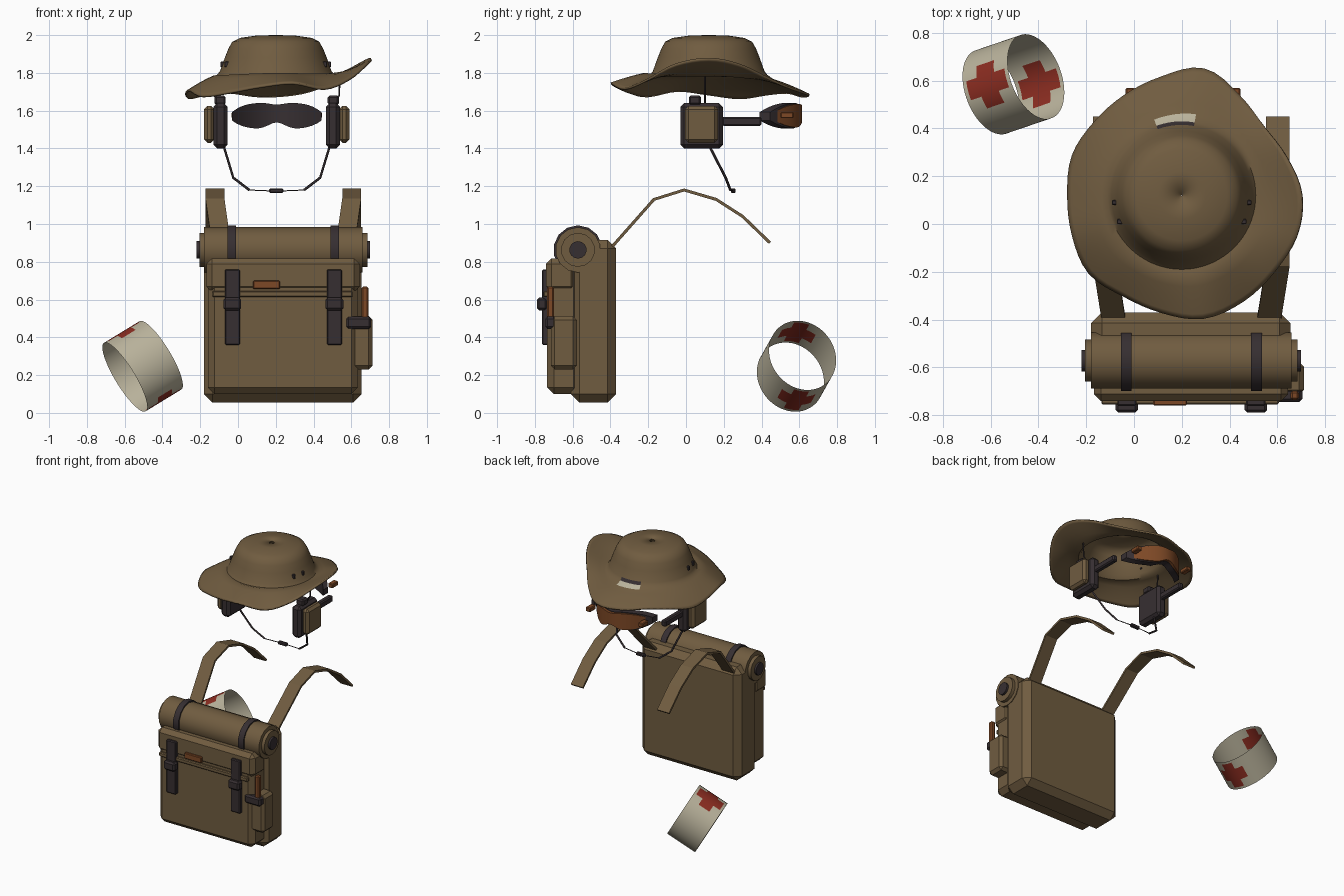
import bpy, bmesh, math
from mathutils import Vector

old = bpy.data.objects.get("Cube")
if old:
    bpy.data.objects.remove(old, do_unlink=True)


def material(name, rgb):
    m = bpy.data.materials.new(name)
    m.use_nodes = True
    m.diffuse_color = (*rgb, 1)
    m.node_tree.nodes["Principled BSDF"].inputs["Base Color"].default_value = (*rgb, 1)
    return m


TAN = material("tan canvas", (.162, .107, .051))
DARK = material("dark rubber", (.037, .028, .031))
RUST = material("rust orange", (.205, .065, .019))
CREAM = material("cream cloth", (.485, .445, .328))
RED = material("red cross", (.26, .026, .015))


def add(name, bm, mats, smooth=None):
    bmesh.ops.recalc_face_normals(bm, faces=bm.faces)
    me = bpy.data.meshes.new(name)
    bm.to_mesh(me)
    bm.free()
    ob = bpy.data.objects.new(name, me)
    bpy.context.collection.objects.link(ob)
    for m in mats:
        me.materials.append(m)
    if smooth:
        activate(ob)
        bpy.ops.object.shade_smooth_by_angle(angle=math.radians(smooth))
    return ob


def activate(ob):
    bpy.ops.object.select_all(action='DESELECT')
    ob.select_set(True)
    bpy.context.view_layer.objects.active = ob


def box(name, xs, ys, zs, mat, bevel=.008):
    bm = bmesh.new()
    bmesh.ops.create_cube(bm, size=1)
    for v in bm.verts:
        v.co = [lo + (c + .5) * (hi - lo) for c, (lo, hi) in zip(v.co, (xs, ys, zs))]
    if bevel:
        bmesh.ops.bevel(bm, geom=bm.edges[:], offset=bevel, segments=1,
                        affect='EDGES', profile=.5)
    return add(name, bm, [mat])


def rod(name, x0, x1, r, y, z, mat, sides=14):
    bm = bmesh.new()
    bmesh.ops.create_cone(bm, cap_ends=True, segments=sides, radius1=r, radius2=r, depth=x1 - x0)
    for v in bm.verts:
        v.co = ((x0 + x1) / 2 + v.co.z, y + v.co.x, z + v.co.y)
    return add(name, bm, [mat], 30)


def wire(name, pts, r, mat):
    cu = bpy.data.curves.new(name, 'CURVE')
    cu.dimensions, cu.bevel_depth, cu.bevel_resolution, cu.use_fill_caps = '3D', r, 1, True
    sp = cu.splines.new('POLY')
    sp.points.add(len(pts) - 1)
    for p, co in zip(sp.points, pts):
        p.co = (*co, 1)
    ob = bpy.data.objects.new(name, cu)
    bpy.context.collection.objects.link(ob)
    cu.materials.append(mat)
    activate(ob)
    bpy.ops.object.convert(target='MESH')


def loft(rows, closed):
    """Skin a list of equally long point rows; returns bmesh and faces as (face, row, column)."""
    bm = bmesh.new()
    grid = [[bm.verts.new(p) for p in row] for row in rows]
    n, out = len(rows[0]), []
    for i in range(len(grid) - 1):
        for j in range(n if closed else n - 1):
            k = (j + 1) % n
            out.append((bm.faces.new((grid[i][j], grid[i][k], grid[i + 1][k], grid[i + 1][j])), i, j))
    return bm, out


def both(cx):
    return (("right", lambda d: cx - d), ("left", lambda d: cx + d))


def span(f, a, b):
    return tuple(sorted((f(a), f(b))))


# --- Hat: round crown flowing into a wavy brim ---
SEG = 72
HX, HY = .2, .12
edge_r = [.5, .465, .45, .485, .54, .505, .485, .48, .49, .48, .49, .51, .49, .5, .525, .515, .505, .51]
edge_z = [1.88, 1.85, 1.79, 1.73, 1.69, 1.68, 1.7, 1.69, 1.67, 1.69, 1.71, 1.68, 1.7, 1.73, 1.75, 1.72, 1.77, 1.85]


def around(table, j):
    n = len(table)
    f = j / SEG * n
    i, t = int(f), f % 1
    a, b, c, d = (table[(i + o) % n] for o in (-1, 0, 1, 2))
    return b + .5 * t * (c - a + t * (2 * a - 5 * b + 4 * c - d + t * (3 * (b - c) + d - a)))


def hat_point(j, r, z):
    a = j * math.tau / SEG
    return (HX + r * math.cos(a), HY + r * math.sin(a), z)


crown = [(.002, 2), (.1, 1.998), (.19, 1.985), (.23, 1.965), (.25, 1.93), (.27, 1.88), (.295, 1.81), (.31, 1.79)]
rows = [[hat_point(j, r, z) for j in range(SEG)] for r, z in crown]
for t in (.15, .35, .55, .75, .9, 1):
    row = []
    for j in range(SEG):
        z0 = 1.79 - .015 * math.sin(j * math.tau / SEG)
        row.append(hat_point(j, .31 + (around(edge_r, j) - .31) * t,
                             z0 + (around(edge_z, j) - z0) * t ** 1.3))
    rows.append(row)
bm, faces = loft(rows, True)
for f, i, j in faces:
    if 78 <= j * 360 / SEG < 108 and i in (6, 7):
        f.material_index = i - 5
hat = add("hat", bm, [TAN, DARK, CREAM], 50)
solid = hat.modifiers.new("cloth", 'SOLIDIFY')
solid.thickness, solid.offset = .012, -1
for side, X in both(HX):
    for y, d in ((.09, .28), (.01, .26)):
        box(side + "_eyelet", span(X, d - .012, d + .012), (y - .01, y + .01), (1.83, 1.86), DARK, .003)

# --- Headset: cups, pads, arms, wires and microphone ---
for side, X in both(.205):
    box(side + "_ear_cup", span(X, .26, .335), (-.03, .195), (1.4, 1.64), DARK, .02)
    box(side + "_ear_pad", span(X, .33, .385), (-.005, .17), (1.43, 1.625), TAN, .018)
    box(side + "_cup_knob", span(X, .27, .33), (.015, .08), (1.63, 1.68), DARK, .01)
    box(side + "_arm", span(X, .275, .315), (.19, .4), (1.52, 1.567), DARK)
    wire(side + "_antenna", [(X(.335), .1, 1.78), (X(.33), .1, 1.68), (X(.3), .1, 1.63)], .005, DARK)
    wire(side + "_boom", [(X(.28), .125, 1.41), (X(.23), .21, 1.245), (X(.145), .235, 1.18)], .007, DARK)
    wire(side + "_boom_tip", [(X(.145), .235, 1.18), (X(.03), .25, 1.175)], .003, DARK)
box("microphone", (.165, .24), (.237, .263), (1.163, 1.188), DARK, .006)


# --- Goggles: curved frame with a rust outer shell ---
def goggles(name, mat, y0, y1, k):
    rows = []
    for i in range(21):
        t = i / 10 - 1
        x = .205 + .237 * t * k
        bow = -.15 * t * t
        top = 1.642 - .05 * t ** 4 - .01 * math.exp(-(t / .2) ** 2)
        low = 1.503 + .045 * t ** 4 + .035 * math.exp(-(t / .25) ** 2)
        m = (top + low) / 2
        top, low = m + (top - m) * k, m + (low - m) * k
        rows.append([(x, y0 + bow, low), (x, y1 + bow, low), (x, y1 + bow, top), (x, y0 + bow, top)])
    bm, _ = loft(rows, True)
    bmesh.ops.holes_fill(bm, edges=bm.edges[:], sides=4)
    add(name, bm, [mat], 30)


goggles("goggle_frame", DARK, .54, .595, 1)
goggles("goggle_shell", RUST, .58, .615, .92)
for side, X in both(.205):
    box(side + "_goggle_clip", span(X, .2, .24), (.5, .57), (1.56, 1.592), RUST, .005)

# --- Backpack body, front pocket and flap ---
PX = .24
box("pack_body", (-.18, .655), (-.61, -.37), (.055, .915), TAN, .045)
box("front_pocket", (-.16, .635), (-.735, -.56), (.1, .78), TAN, .035)
box("pack_flap", (-.168, .645), (-.742, -.58), (.64, .818), TAN, .03)
box("flap_piping", (-.137, .607), (-.755, -.73), (.613, .645), TAN, .006)
box("flap_tag", (.08, .222), (-.76, -.735), (.655, .7), RUST, .005)

# --- Bedroll with end caps ---
RY, RZ = -.572, .863
rod("bedroll", PX - .42, PX + .42, .12, RY, RZ, TAN)
rod("bedroll_step", PX - .445, PX + .445, .09, RY, RZ, TAN)
rod("bedroll_core", PX - .46, PX + .46, .046, RY, RZ, DARK)

# --- Paired straps and buckles, and shoulder straps ---
path = [(-.4, .87), (-.17, 1.13), (-.01, 1.18), (.16, 1.13), (.3, 1.04), (.445, .9)]
for side, X in both(PX):
    rod(side + "_bedroll_strap", *span(X, .25, .295), .13, RY, RZ, DARK)
    box(side + "_pack_strap", span(X, .23, .31), (-.762, -.73), (.36, .76), DARK, .006)
    box(side + "_buckle", span(X, .223, .318), (-.79, -.735), (.542, .61), DARK, .012)
    rows = []
    for i, (y, z) in enumerate(path):
        a, b = path[max(i - 1, 0)], path[min(i + 1, 5)]
        n = Vector((0, a[1] - b[1], b[0] - a[0])).normalized() * .008
        d = .325 if i == 0 else .362
        rows.append([Vector((X(d + s * .05), y, z)) + n * u for s, u in ((-1, -1), (1, -1), (1, 1), (-1, 1))])
    bm, _ = loft(rows, True)
    bmesh.ops.holes_fill(bm, edges=bm.edges[:], sides=4)
    add(side + "_shoulder_strap", bm, [TAN])

# --- Side pouch with handle and clasp ---
box("side_pouch", (.6, .712), (-.715, -.578), (.23, .512), TAN, .02)
box("pouch_handle", (.655, .69), (-.737, -.7), (.5, .67), RUST, .008)
box("pouch_clasp", (.572, .705), (-.745, -.69), (.445, .51), DARK, .012)

# --- Armband: tilted oval band with two crosses ---
axis = Vector((.82, .28, .5)).normalized()
v = (Vector((0, 1, 0)) - axis * axis.y).normalized()
u = v.cross(axis).normalized()
centre = Vector((-.505, .585, .247))
N, M, W = 84, 13, .23
rows = [[centre + axis * W * (i / M - .5) + u * .212 * math.cos(j * math.tau / N)
         + v * .185 * math.sin(j * math.tau / N) for j in range(N)] for i in range(M + 1)]
bm, faces = loft(rows, True)
for f, i, j in faces:
    along = abs((i + .5) / M - .5) * W
    arc = .19 * abs(((j + .5) / N * math.tau + math.pi / 2) % math.pi - math.pi / 2)
    if max(along, arc) < .098 and min(along, arc) < .036:
        f.material_index = 1
add("armband", bm, [CREAM, RED], 40)
